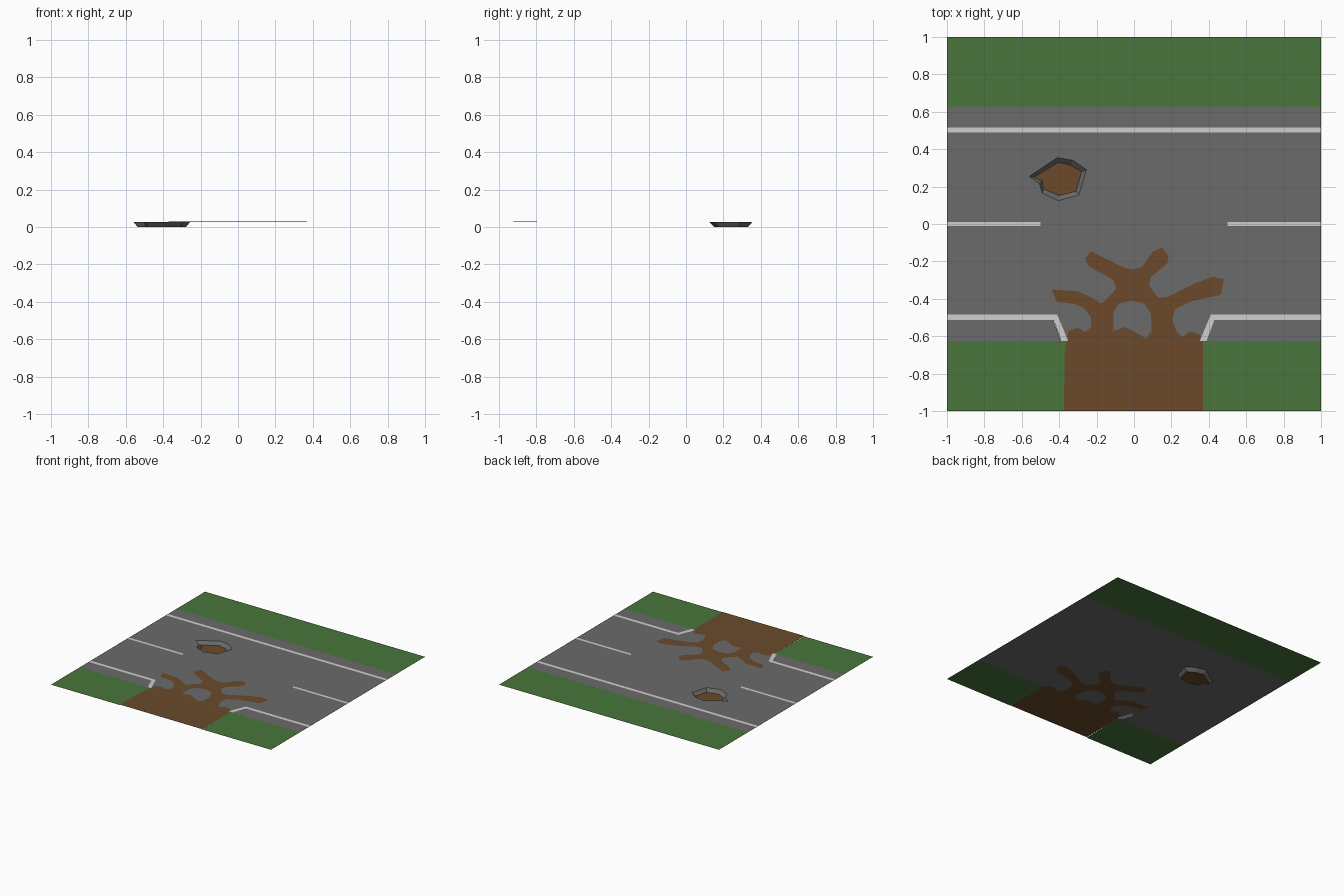
import bpy
import bmesh
from mathutils import Vector
from mathutils.geometry import tessellate_polygon

if "Cube" in bpy.data.objects:
    bpy.data.objects.remove(bpy.data.objects["Cube"])

Z = 0.027      # road surface height
EDGE = 0.625   # half width of the road


def material(name, rgb):
    m = bpy.data.materials.new(name)
    m.diffuse_color = (*rgb, 1)
    m.use_nodes = True
    m.node_tree.nodes["Principled BSDF"].inputs["Base Color"].default_value = m.diffuse_color
    return m


GRASS = material("grass_green", (0.067, 0.18, 0.045))
ROAD = material("asphalt_grey", (0.145, 0.145, 0.145))
MUD = material("mud_brown", (0.145, 0.068, 0.024))
WHITE = material("line_white", (0.62, 0.62, 0.62))


def make(name, verts, faces, mat):
    me = bpy.data.meshes.new(name)
    me.from_pydata(verts, [], faces)
    me.materials.append(mat)
    ob = bpy.data.objects.new(name, me)
    bpy.context.collection.objects.link(ob)
    return ob


def sheet(name, loops, mat, z=Z):
    """Flat upward-facing sheet: first loop is the outline, the rest are holes."""
    loops = [[Vector((x, y, 0)) for x, y in lp] for lp in loops]
    pts = [p for lp in loops for p in lp]
    faces = []
    for a, b, c in tessellate_polygon(loops):
        n = (pts[b] - pts[a]).cross(pts[c] - pts[a]).z
        faces.append((a, b, c) if n > 0 else (a, c, b))
    return make(name, [(p.x, p.y, z) for p in pts], faces, mat)


def rect(x0, y0, x1, y1):
    return [(x0, y0), (x1, y0), (x1, y1), (x0, y1)]


# Outline of the mud tracks, left to right along the road
splat = [(-.36, -EDGE), (-.35, -.57), (-.30, -.555), (-.26, -.578), (-.228, -.55),
         (-.23, -.50), (-.265, -.45), (-.32, -.427), (-.415, -.415), (-.44, -.35),
         (-.30, -.36), (-.235, -.39), (-.175, -.425), (-.135, -.39), (-.095, -.345),
         (-.11, -.30), (-.245, -.225), (-.262, -.185), (-.23, -.145), (-.05, -.235),
         (0, -.243), (.045, -.228), (.10, -.148), (.15, -.125), (.185, -.17), (.178, -.21),
         (.09, -.285), (.08, -.33), (.13, -.395), (.18, -.39), (.33, -.315), (.42, -.282),
         (.48, -.295), (.465, -.378), (.30, -.415), (.22, -.455), (.205, -.51),
         (.225, -.57), (.255, -.605), (.30, -.575), (.35, -.59), (.37, -EDGE)]
# Asphalt island between the tracks
island = [(-.11, -.57), (-.11, -.47), (-.08, -.425), (-.015, -.41), (.055, -.425),
          (.09, -.48), (.095, -.57), (.065, -.612), (.01, -.58), (-.05, -.55), (-.085, -.565)]
# Pothole rim and floor
rim = [(-.56, .255), (-.41, .355), (-.325, .34), (-.255, .29), (-.295, .155),
       (-.405, .125), (-.49, .165), (-.505, .215)]
floor = [(-.535, .25), (-.405, .33), (-.34, .315), (-.28, .28), (-.31, .175),
         (-.40, .152), (-.485, .188), (-.49, .23)]

# Road, cut around the tracks, the left kerb line end and the pothole
kerb_cut = [(-.388, -EDGE), (-.43, -.52), (-.405, -.50)]
sheet("road", [[(-1, EDGE), (-1, -EDGE)] + kerb_cut + splat + [(1, -EDGE), (1, EDGE)], rim], ROAD)
sheet("road_island", [island], ROAD)

# Mud: tracks on the road, then the dirt drive with a slightly raised front edge
sheet("mud_tracks", [[(-.37, -.67)] + splat + [(.37, -.67)], island], MUD)
make("dirt_drive", [(-.375, -1, Z + .004), (.37, -1, Z + .002), (.37, -.67, Z), (-.37, -.67, Z)],
     [(0, 1, 2, 3)], MUD)

# Grass verges
sheet("back_verge", [rect(-1, EDGE, 1, 1)], GRASS)
sheet("front_left_verge", [[(-1, -1), (-.375, -1), (-.37, -.67), (-.36, -EDGE), (-1, -EDGE)]], GRASS)
sheet("front_right_verge", [[(.37, -1), (1, -1), (1, -EDGE), (.37, -EDGE)]], GRASS)

# Pothole walls and floor
n = len(rim)
walls = make("pothole_walls", [(x, y, Z) for x, y in rim] + [(x, y, 0) for x, y in floor],
             [(i, (i + 1) % n, (i + 1) % n + n, i + n) for i in range(n)], ROAD)
bm = bmesh.new()
bm.from_mesh(walls.data)
c = Vector((-.4, .24, Z))
for f in bm.faces:                       # face the walls into the hole
    f.normal_update()
    if f.normal.z < 0:
        f.normal_flip()
bm.to_mesh(walls.data)
bm.free()
sheet("pothole_floor", [floor], MUD, 0)

# Painted lines, thin plates just above the asphalt
PZ = Z + .0006
sheet("back_edge_line", [rect(-1, .49, 1, .517)], WHITE, PZ)
for side, s in (("left", -1), ("right", 1)):
    sheet(f"{side}_centre_dash", [rect(s * 1, -.01, s * .5, .012)], WHITE, PZ)
    sheet(f"{side}_kerb_line", [[(s * 1, -.485), (s * .41, -.485), (s * .352, -EDGE),
                                 (s * .388, -EDGE), (s * .43, -.512), (s * 1, -.512)]], WHITE, PZ)
